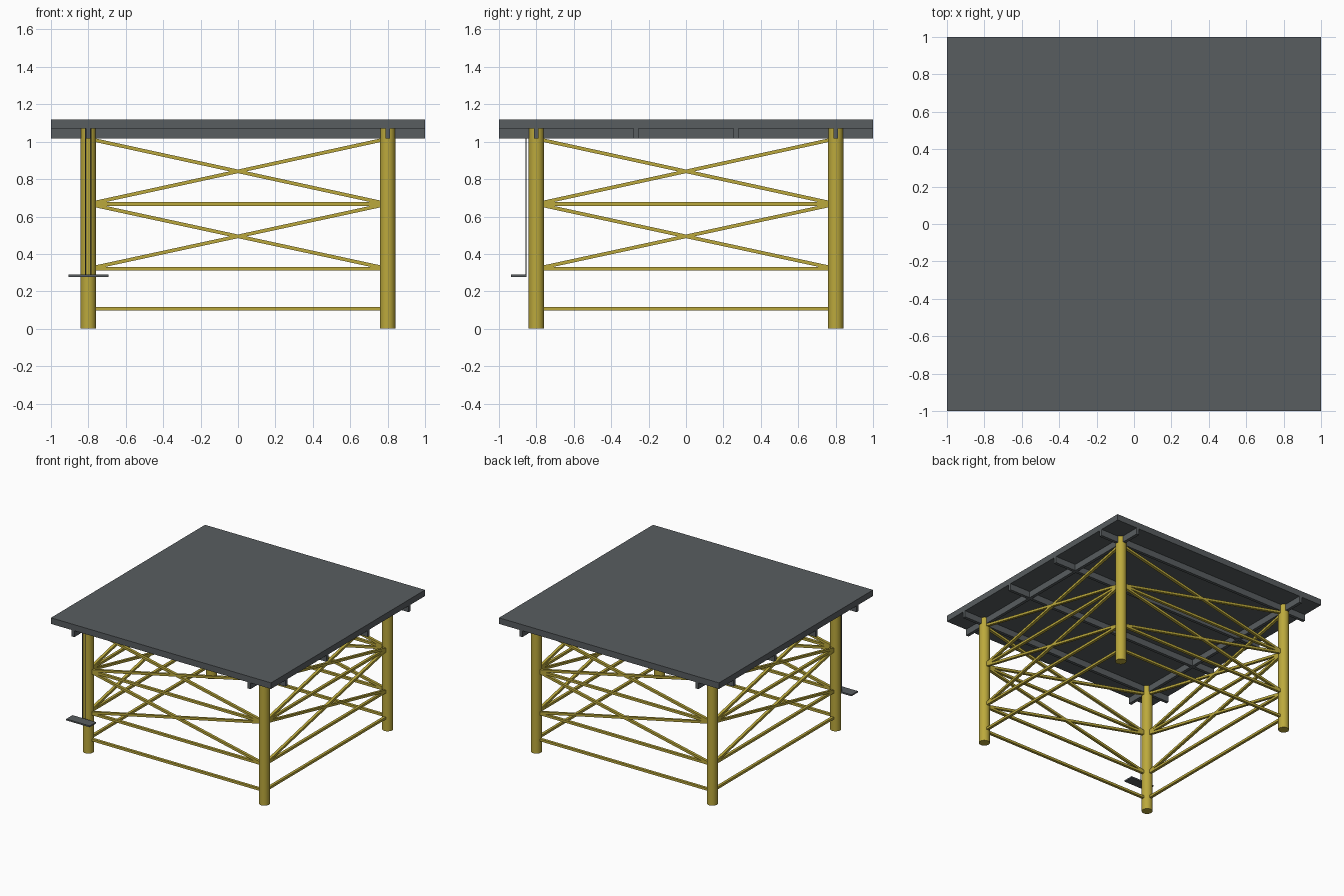
import bpy, math
from mathutils import Vector

cube = bpy.data.objects.get("Cube")
if cube:
    bpy.data.objects.remove(cube, do_unlink=True)


def material(name, rgb):
    m = bpy.data.materials.new(name)
    m.use_nodes = True
    m.diffuse_color = (*rgb, 1)
    m.node_tree.nodes["Principled BSDF"].inputs["Base Color"].default_value = (*rgb, 1)
    return m


steel = material("dark grey steel", (0.098, 0.11, 0.117))
yellow = material("mustard yellow paint", (0.5, 0.395, 0.045))


def block(name, centre, size, mat):
    bpy.ops.mesh.primitive_cube_add(size=1, location=centre)
    ob = bpy.context.object
    ob.name = name
    ob.scale = size
    bpy.ops.object.transform_apply(location=False, rotation=False, scale=True)
    ob.data.materials.append(mat)
    return ob


def box(name, lo, hi, mat):
    lo, hi = Vector(lo), Vector(hi)
    block(name, (lo + hi) / 2, hi - lo, mat)


def square_bar(name, a, b):
    # Near-square bar between two points
    a, b = Vector(a), Vector(b)
    ob = block(name, (a + b) / 2, ((b - a).length, 0.022, 0.019), yellow)
    ob.rotation_euler = (b - a).to_track_quat("X", "Z").to_euler()


def post(name, x, y, low, high, radius, mat, sides):
    bpy.ops.mesh.primitive_cylinder_add(vertices=sides, radius=radius, depth=high - low,
                                        location=(x, y, (low + high) / 2))
    ob = bpy.context.object
    ob.name = name
    ob.data.materials.append(mat)
    bpy.ops.object.shade_smooth_by_angle(angle=math.radians(40))


LEG = 0.8        # leg centre offset
BEAM_LOW, DECK_LOW, DECK_TOP = 1.018, 1.07, 1.12
HALF = 0.0125    # half beam width

# Deck plate and the beams under it
box("deck", (-1, -1, DECK_LOW), (1, 1, DECK_TOP), steel)
for y in (-LEG, -0.267, 0.267, LEG):
    box("cross_beam", (-1, y - HALF, BEAM_LOW), (1, y + HALF, DECK_LOW), steel)
for x in (-LEG, LEG):
    box("long_beam", (x - HALF, -1, BEAM_LOW), (x + HALF, 1, DECK_LOW), steel)

# Legs
corners = [(-LEG, -LEG), (LEG, -LEG), (LEG, LEG), (-LEG, LEG)]
for x, y in corners:
    post("leg", x, y, 0, DECK_LOW, 0.041, yellow, 32)

# Horizontal ties and crossed braces on all four sides
levels = (0.321, 0.667, 1.016)
for i, a in enumerate(corners):
    b = corners[(i + 1) % 4]
    for z in (0.107, *levels[:2]):
        square_bar("horizontal_tie", (*a, z), (*b, z))
    for low, high in zip(levels, levels[1:]):
        square_bar("rising_brace", (*a, low), (*b, high))
        square_bar("falling_brace", (*a, high), (*b, low))

# Boarding step hung from two thin rods beside one leg
for x in (-0.815, -0.785):
    post("step_hanger", x, -0.856, 0.28, DECK_LOW, 0.0026, steel, 8)
box("boarding_step", (-0.907, -0.935, 0.277), (-0.693, -0.853, 0.289), steel)
